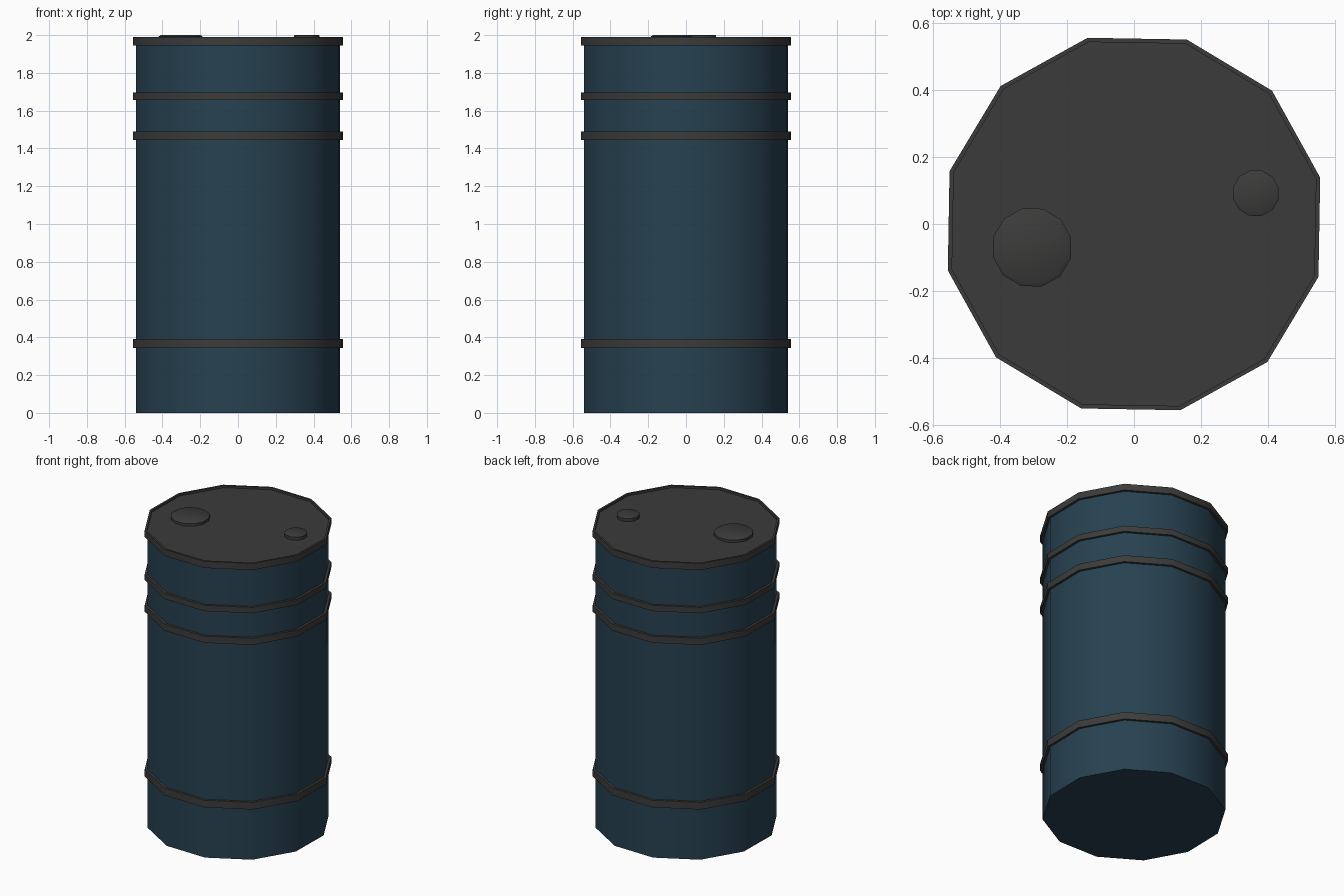
import bpy, bmesh, math

SIDES = 12
TURN = math.radians(14)

cube = bpy.data.objects.get("Cube")
if cube:
    bpy.data.objects.remove(cube, do_unlink=True)


def material(name, colour):
    m = bpy.data.materials.new(name)
    m.use_nodes = True
    m.diffuse_color = (*colour, 1)
    m.node_tree.nodes["Principled BSDF"].inputs["Base Color"].default_value = (*colour, 1)
    return m


blue = material("dark blue paint", (0.02, 0.053, 0.082))
grey = material("charcoal grey", (0.045, 0.044, 0.043))


def lathe(name, profile, mat, centre=(0, 0), closed=False):
    """Spin (radius, z) points into a twelve-sided part; open profiles get end caps."""
    bm = bmesh.new()
    rings = []
    for r, z in profile:
        angles = [TURN + math.tau * i / SIDES for i in range(SIDES)]
        rings.append([bm.verts.new((r * math.cos(a), r * math.sin(a), z)) for a in angles])
    pairs = list(zip(rings, rings[1:]))
    if closed:
        pairs.append((rings[-1], rings[0]))
    else:
        bm.faces.new(rings[0])
        bm.faces.new(rings[-1])
    for low, high in pairs:
        for i in range(SIDES):
            j = (i + 1) % SIDES
            bm.faces.new((low[i], low[j], high[j], high[i]))
    bmesh.ops.recalc_face_normals(bm, faces=bm.faces)
    mesh = bpy.data.meshes.new(name)
    bm.to_mesh(mesh)
    bm.free()
    mesh.materials.append(mat)
    obj = bpy.data.objects.new(name, mesh)
    obj.location = (*centre, 0)
    bpy.context.collection.objects.link(obj)
    bpy.ops.object.select_all(action="DESELECT")
    obj.select_set(True)
    bpy.context.view_layer.objects.active = obj
    bpy.ops.object.shade_smooth_by_angle(angle=math.radians(40))
    return obj


BODY, BAND, LIP = 0.557, 0.573, 0.56
FLOOR, TOP = 1.976, 1.99

# Painted barrel wall and base
lathe("barrel_body", [(BODY, 0), (BODY, 1.96)], blue)

# Lid with a thin raised lip
lathe("lid", [(BODY - 0.01, 1.946), (BAND, 1.946), (BAND, TOP), (LIP, TOP), (LIP, FLOOR)], grey)

# Hoops around the wall
for name, low, high in (("lower_hoop", 0.343, 0.391),
                        ("middle_hoop", 1.445, 1.489),
                        ("upper_hoop", 1.657, 1.696)):
    inner = BODY - 0.01
    lathe(name, [(inner, low), (BAND, low), (BAND, high), (inner, high)], grey, closed=True)

# Chamfered bung caps on the lid
for name, centre, r, chamfer in (("large_bung", (-0.304, -0.07), 0.12, 0.012),
                                 ("small_bung", (0.364, 0.092), 0.07, 0.005)):
    lathe(name, [(r, FLOOR - 0.005), (r, 2 - chamfer * 0.6), (r - chamfer, 2)], grey, centre)
